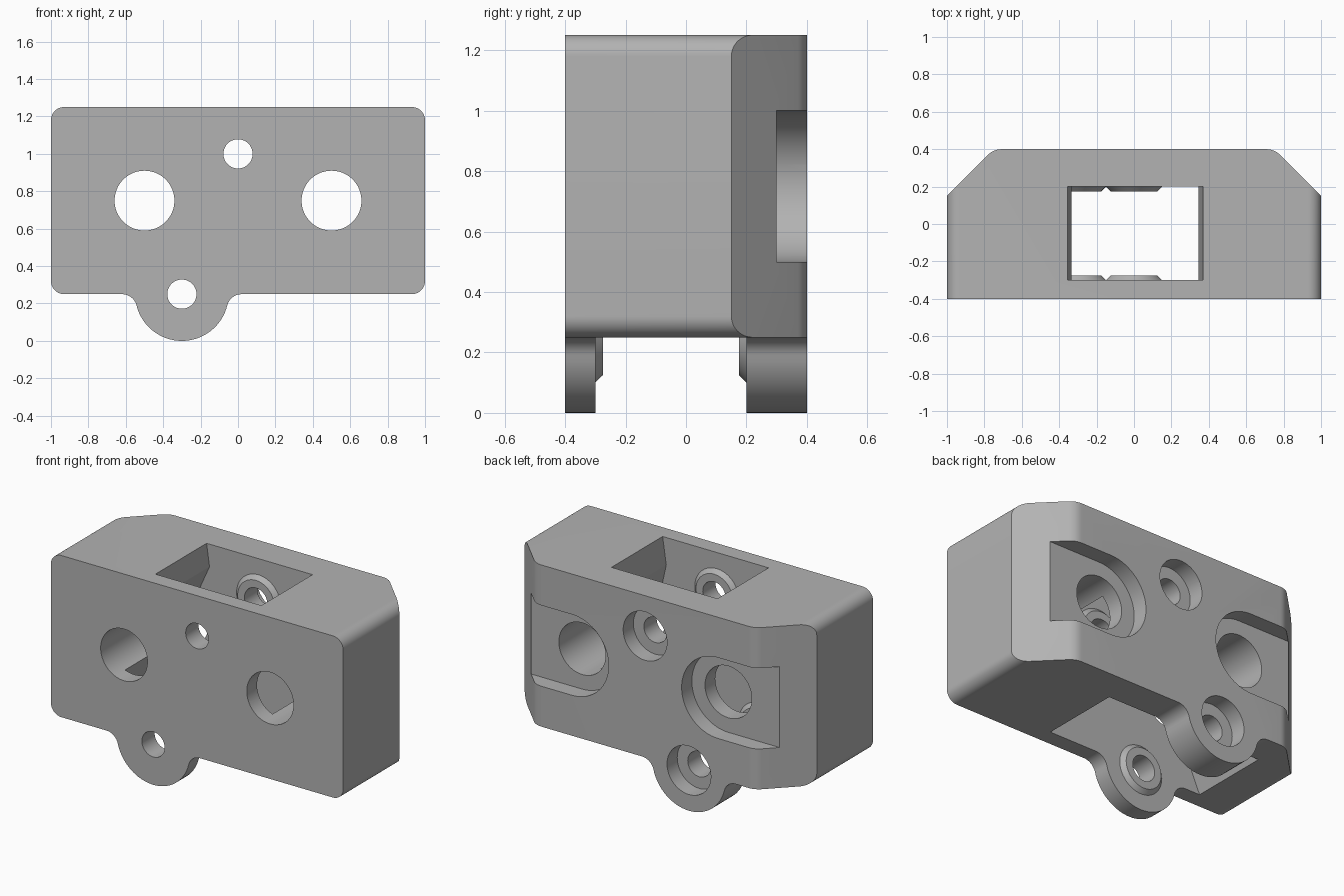
import bpy, bmesh
from math import sin, cos, radians

cube = bpy.data.objects.get("Cube")
if cube:
    bpy.data.objects.remove(cube, do_unlink=True)

gray = bpy.data.materials.new("plain gray")
gray.use_nodes = True
GRAY = (0.45, 0.45, 0.45, 1)
gray.diffuse_color = GRAY
gray.node_tree.nodes["Principled BSDF"].inputs["Base Color"].default_value = GRAY


def arc(cx, cy, r, a0, a1, n=12):
    angles = [radians(a0 + (a1 - a0) * i / n) for i in range(n + 1)]
    return [(cx + r * cos(a), cy + r * sin(a)) for a in angles]


def prism(name, pts, lo, hi, axis="Y"):
    """Extrude an outline along y (points are x, z) or along z (points are x, y)."""
    place = (lambda p, t: (p[0], t, p[1])) if axis == "Y" else (lambda p, t: (p[0], p[1], t))
    bm = bmesh.new()
    a = [bm.verts.new(place(p, lo)) for p in pts]
    b = [bm.verts.new(place(p, hi)) for p in pts]
    bm.faces.new(a)
    bm.faces.new(b)
    for i in range(len(pts)):
        j = (i + 1) % len(pts)
        bm.faces.new((a[i], a[j], b[j], b[i]))
    return finish(name, bm)


def cone(name, x, z, y0, r0, y1, r1, n=64):
    """Round solid along y between two radii."""
    bm = bmesh.new()
    rings = [[bm.verts.new((px, y, pz)) for px, pz in arc(x, z, r, 0, 360, n)[:-1]]
             for y, r in ((y0, r0), (y1, r1))]
    for ring in rings:
        bm.faces.new(ring)
    for i in range(n):
        j = (i + 1) % n
        bm.faces.new((rings[0][i], rings[0][j], rings[1][j], rings[1][i]))
    return finish(name, bm)


def finish(name, bm):
    bmesh.ops.recalc_face_normals(bm, faces=bm.faces)
    mesh = bpy.data.meshes.new(name)
    bm.to_mesh(mesh)
    bm.free()
    mesh.materials.append(gray)
    ob = bpy.data.objects.new(name, mesh)
    bpy.context.collection.objects.link(ob)
    return ob


def combine(target, tool, operation):
    mod = target.modifiers.new(operation, "BOOLEAN")
    mod.operation, mod.object, mod.solver = operation, tool, "EXACT"
    bpy.context.view_layer.objects.active = target
    bpy.ops.object.modifier_apply(modifier=mod.name)
    bpy.data.objects.remove(tool, do_unlink=True)


# Front outline: rounded block with a filleted round ear below
R = 0.07
outline = (arc(-1 + R, 0.25 + R, R, 180, 270) + arc(-0.62, 0.17, 0.08, 90, 14, 8)
           + arc(-0.3, 0.25, 0.25, 194, 346, 32)[1:-1] + arc(0.02, 0.17, 0.08, 166, 90, 8)
           + arc(1 - R, 0.25 + R, R, 270, 360) + arc(1 - R, 1.25 - R, R, 0, 90)
           + arc(-1 + R, 1.25 - R, R, 90, 180))
block = prism("mount_block", outline, -0.4, 0.4)

# Plan outline: chamfered back corners with a soft rear edge
right = [(1.1, -0.5), (1.1, 0.05)] + arc(0.709, 0.3, 0.1, 45, 90, 6)
plan = right + [(-x, y) for x, y in reversed(right)]
combine(block, prism("plan", plan, -0.1, 1.4, "Z"), "INTERSECT")

# Inner slot, flaring below the top opening and running out between the ears
slot = [(-0.355, 1.3), (-0.355, 1.25), (-0.335, 1.11), (-0.72, 0.25), (-0.72, -0.1),
        (0.345, -0.1), (0.345, 0.25), (0.45, 0.61), (0.345, 1.08), (0.37, 1.25), (0.37, 1.3)]
combine(block, prism("slot", slot, -0.3, 0.2), "DIFFERENCE")

# Pivot bosses, bolt holes and counterbores
for x, z in ((0, 1.0), (-0.3, 0.25)):
    combine(block, cone("front_boss", x, z, -0.32, 0.17, -0.275, 0.125), "UNION")
    combine(block, cone("back_boss", x, z, 0.22, 0.17, 0.175, 0.125), "UNION")
    combine(block, cone("bolt_hole", x, z, -0.5, 0.078, 0.5, 0.078), "DIFFERENCE")
    combine(block, cone("bolt_head", x, z, 0.3, 0.15, 0.5, 0.15), "DIFFERENCE")

# Large side holes with recesses that open through the chamfers
for s in (-1, 1):
    recess = [(s * x, z) for x, z in arc(0.5, 0.75, 0.25, 90, 270, 32) + [(1.2, 0.5), (1.2, 1.0)]]
    combine(block, cone("side_hole", s * 0.5, 0.75, -0.5, 0.16, 0.5, 0.16), "DIFFERENCE")
    combine(block, prism("recess", recess, 0.3, 0.5), "DIFFERENCE")

# Smooth curved walls, crisp edges
bpy.ops.object.select_all(action="DESELECT")
block.select_set(True)
bpy.context.view_layer.objects.active = block
bpy.ops.object.shade_smooth_by_angle(angle=radians(20))
